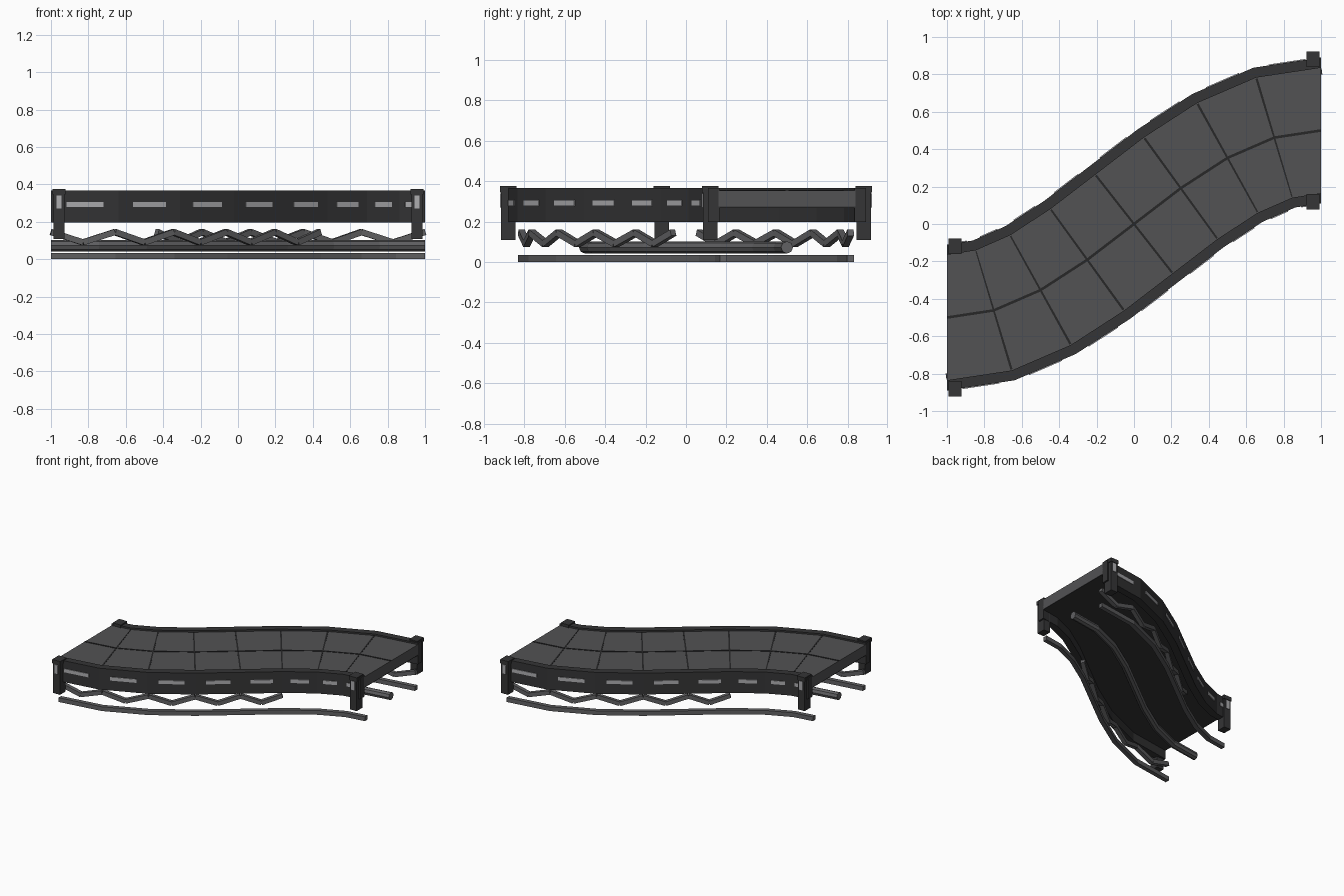
import bpy, bmesh
from math import sin, cos, pi
from mathutils import Vector

if "Cube" in bpy.data.objects:
    bpy.data.objects.remove(bpy.data.objects["Cube"])


def mat(name, v):
    m = bpy.data.materials.new(name)
    m.diffuse_color = (v, v, v * 1.04, 1)
    m.use_nodes = True
    m.node_tree.nodes["Principled BSDF"].inputs["Base Color"].default_value = m.diffuse_color
    return m


DARK, DECK, SEAM = mat("dark_metal", 0.035), mat("deck_grey", 0.085), mat("seam_dark", 0.02)
ROD, LIGHT = mat("rod_grey", 0.12), mat("light_panel", 0.42)


def place(t, off, z=0.0):
    """Point at station t (0..8) of the S curve, shifted sideways by off."""
    i = min(int(t), 7)
    pts = []
    for k in (i, i + 1):
        x = -1 + 0.25 * k
        slope = 0.25 * pi * cos(pi * x / 2)
        n = Vector((-slope, 1, 0)).normalized()
        pts.append(Vector((x, 0.5 * sin(pi * x / 2), z)) + n * off)
    return pts[0].lerp(pts[1], t - i)


def loft(bm, rings):
    """Skin a list of closed rings and cap both ends."""
    vs = [[bm.verts.new(p) for p in r] for r in rings]
    n = len(vs[0])
    for a, b in zip(vs, vs[1:]):
        for i in range(n):
            j = (i + 1) % n
            bm.faces.new((a[i], a[j], b[j], b[i]))
    bm.faces.new(vs[0][::-1])
    bm.faces.new(vs[-1])


def finish(bm, name, m):
    bmesh.ops.recalc_face_normals(bm, faces=bm.faces)
    me = bpy.data.meshes.new(name)
    bm.to_mesh(me)
    bm.free()
    me.materials.append(m)
    ob = bpy.data.objects.new(name, me)
    bpy.context.collection.objects.link(ob)
    return ob


def rect(o0, o1, z0, z1):
    return [(o0, z0), (o1, z0), (o1, z1), (o0, z1)]


def sweep(name, profile, m, stations=range(9)):
    """Sweep an (offset, z) profile along the S curve."""
    bm = bmesh.new()
    loft(bm, [[place(t, o, z) for o, z in profile] for t in stations])
    return finish(bm, name, m)


def add_box(bm, x0, x1, y0, y1, z0, z1):
    loft(bm, [[(x0, y0, z), (x1, y0, z), (x1, y1, z), (x0, y1, z)] for z in (z0, z1)])


# Deck slab, dark underside and seams
sweep("deck", rect(-0.34, 0.34, 0.275, 0.354), DECK)
sweep("deck_underside", rect(-0.34, 0.34, 0.268, 0.275), DARK)
sweep("centre_seam", rect(-0.007, 0.007, 0.35, 0.357), SEAM)
bm = bmesh.new()
for t in range(1, 8):
    loft(bm, [[place(t + d, o, z) for o, z in rect(-0.33, 0.33, 0.35, 0.356)]
              for d in (-0.018, 0.018)])
finish(bm, "cross_seams", SEAM)

# Parts on both sides of the deck
for s, side in ((-1, "near"), (1, "far")):
    sweep(side + "_rail", rect(s * 0.335, s * 0.39, 0.197, 0.367), DARK)
    sweep(side + "_lower_rod", rect(s * 0.298, s * 0.332, 0.0, 0.034), ROD)

    # Light strips on the rail outside
    bm = bmesh.new()
    for i in range(8):
        loft(bm, [[place(i + t, o, z) for o, z in rect(s * 0.385, s * 0.395, 0.278, 0.306)]
                  for t in (0.23, 0.77)])
    finish(bm, side + "_light_strips", LIGHT)

    # Zigzag truss of separate struts: each side covers five segments
    bm = bmesh.new()
    r = 0.016
    for k in range(10):
        t0 = k / 2 if s < 0 else 3 + k / 2
        p = [place(t0 + d, s * 0.315, 0.145 if (k + e) % 2 == 0 else 0.09)
             for d, e in ((0, 0), (0.5, 1))]
        d = (p[1] - p[0]).normalized()
        w = d.cross(Vector((0, 0, 1))).normalized()
        u = w.cross(d)
        loft(bm, [[c + w * a * r + u * b * r for a, b in ((-1, -1), (1, -1), (1, 1), (-1, 1))]
                  for c in p])
    finish(bm, side + "_zigzag_truss", ROD)

# Central pipe below the deck
sweep("central_pipe", [(0.03 * cos(pi * k / 4), 0.072 + 0.03 * sin(pi * k / 4))
                       for k in range(8)], ROD)

# Corner posts with caps and outer light panels
posts, panels = bmesh.new(), bmesh.new()
for sx in (-1, 1):
    for s in (-1, 1):
        x, y = sx * 0.957, sx * 0.5 + s * 0.381
        add_box(posts, x - 0.03, x + 0.03, y - 0.036, y + 0.036, 0.108, 0.35)
        add_box(posts, x - 0.035, x + 0.035, y - 0.041, y + 0.041, 0.345, 0.376)
        yo = y + s * 0.037
        add_box(panels, x - 0.014, x + 0.014, yo - 0.004, yo + 0.004, 0.27, 0.34)
finish(posts, "corner_posts", DARK)
finish(panels, "post_light_panels", LIGHT)
